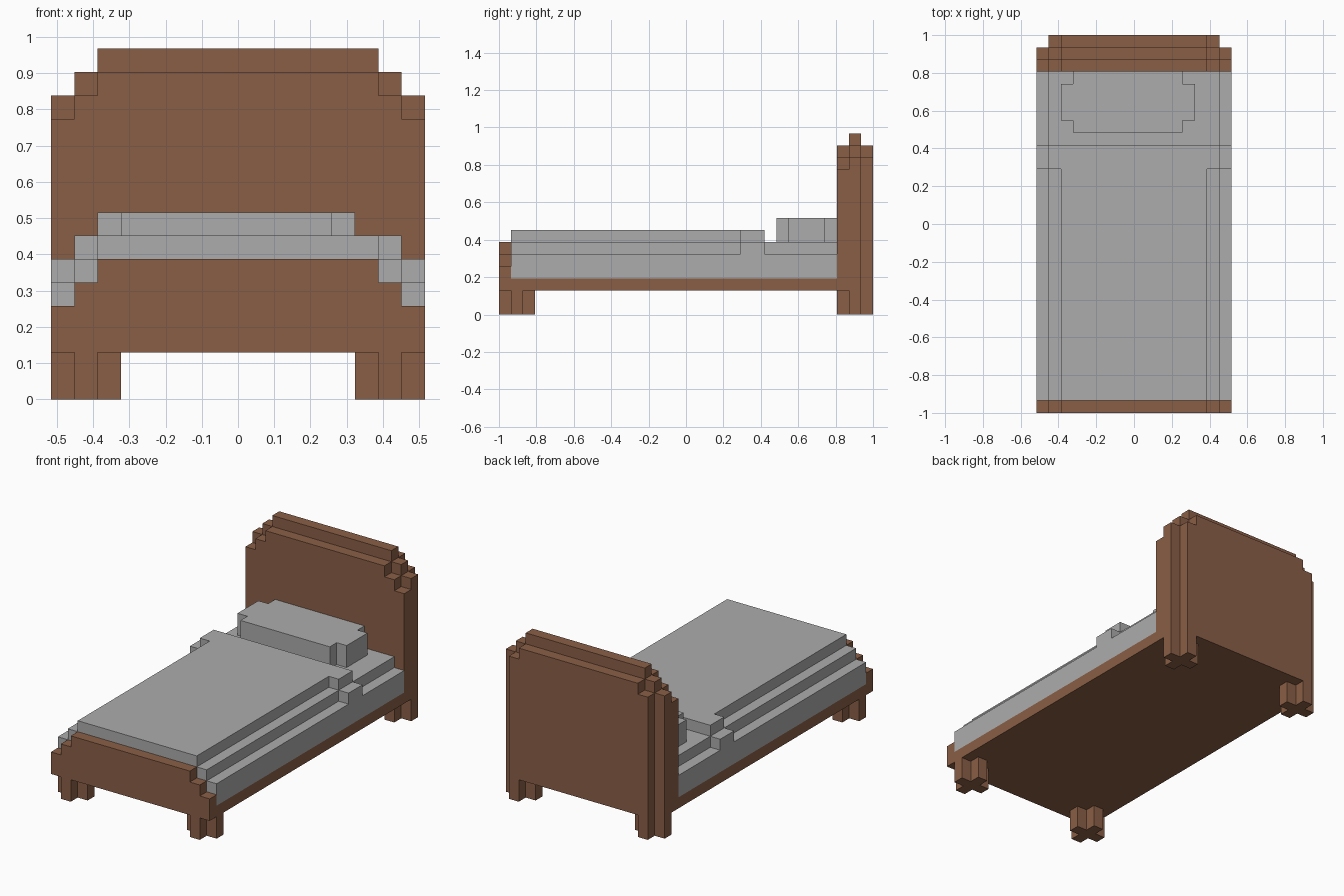
import bpy, bmesh

cube = bpy.data.objects.get("Cube")
if cube:
    bpy.data.objects.remove(cube, do_unlink=True)

U = 2 / 31  # one block; the bed is 16 x 31 x 15 blocks


def make_material(name, rgb):
    mat = bpy.data.materials.new(name)
    mat.use_nodes = True
    colour = (*rgb, 1)
    mat.diffuse_color = colour
    node = next(n for n in mat.node_tree.nodes if n.type == 'BSDF_PRINCIPLED')
    node.inputs["Base Color"].default_value = colour
    node.inputs["Roughness"].default_value = 0.8
    return mat


WOOD = make_material("brown wood", (0.254, 0.114, 0.061))
LINEN = make_material("grey linen", (0.413, 0.413, 0.413))


def extrude_outline(name, points, offset, mat):
    """Extrude a flat outline (in blocks, y counted from the foot end)."""
    bm = bmesh.new()
    verts = [bm.verts.new((x * U, (y - 15.5) * U, z * U)) for x, y, z in points]
    face = bm.faces.new(verts)
    out = bmesh.ops.extrude_face_region(bm, geom=[face])
    moved = [g for g in out["geom"] if isinstance(g, bmesh.types.BMVert)]
    bmesh.ops.translate(bm, verts=moved, vec=[c * U for c in offset])
    bmesh.ops.recalc_face_normals(bm, faces=bm.faces)
    mesh = bpy.data.meshes.new(name)
    bm.to_mesh(mesh)
    bm.free()
    mesh.materials.append(mat)
    obj = bpy.data.objects.new(name, mesh)
    bpy.context.collection.objects.link(obj)
    return obj


def stepped_panel(name, y0, y1, bottom, steps, mat):
    """Symmetric panel; steps lists (half width, top height) from the outside in."""
    half, z = steps[0][0], bottom
    right = [(half, bottom)]
    for half, top in steps:
        if right[-1][0] != half:
            right.append((half, z))
        right.append((half, top))
        z = top
    outline = right + [(-x, h) for x, h in reversed(right)]
    extrude_outline(name, [(x, y0, h) for x, h in outline], (0, y1 - y0, 0), mat)


def notched_block(name, x0, x1, y0, y1, z0, z1, mat):
    """Upright block with a one-block notch in each vertical corner."""
    outline = [(x0 + 1, y0), (x1 - 1, y0), (x1 - 1, y0 + 1), (x1, y0 + 1),
               (x1, y1 - 1), (x1 - 1, y1 - 1), (x1 - 1, y1), (x0 + 1, y1),
               (x0 + 1, y1 - 1), (x0, y1 - 1), (x0, y0 + 1), (x0 + 1, y0 + 1)]
    extrude_outline(name, [(x, y, z0) for x, y in outline], (0, 0, z1 - z0), mat)


# Wooden frame
stepped_panel("bed_base", 1, 28, 2, [(8, 3)], WOOD)
stepped_panel("footboard", 0, 1, 2, [(8, 4), (7, 5), (6, 6)], WOOD)
stepped_panel("headboard_front", 28, 29, 2, [(8, 12), (7, 13), (6, 14)], WOOD)
stepped_panel("headboard_core", 29, 30, 2, [(8, 13), (7, 14), (6, 15)], WOOD)
stepped_panel("headboard_back", 30, 31, 2, [(7, 13), (6, 14)], WOOD)

# Cross-shaped legs
for end, y in (("front", 0), ("back", 28)):
    for side, x in (("right", -8), ("left", 5)):
        notched_block(f"{end}_{side}_leg", x, x + 3, y, y + 3, 0, 2, WOOD)

# Bedding
stepped_panel("blanket", 1, 20, 3, [(8, 5), (7, 6), (6, 7)], LINEN)
stepped_panel("blanket_fold", 20, 22, 3, [(8, 6), (7, 7)], LINEN)
stepped_panel("mattress", 22, 28, 3, [(8, 5), (7, 6)], LINEN)
notched_block("pillow", -6, 5, 23, 28, 6, 8, LINEN)
